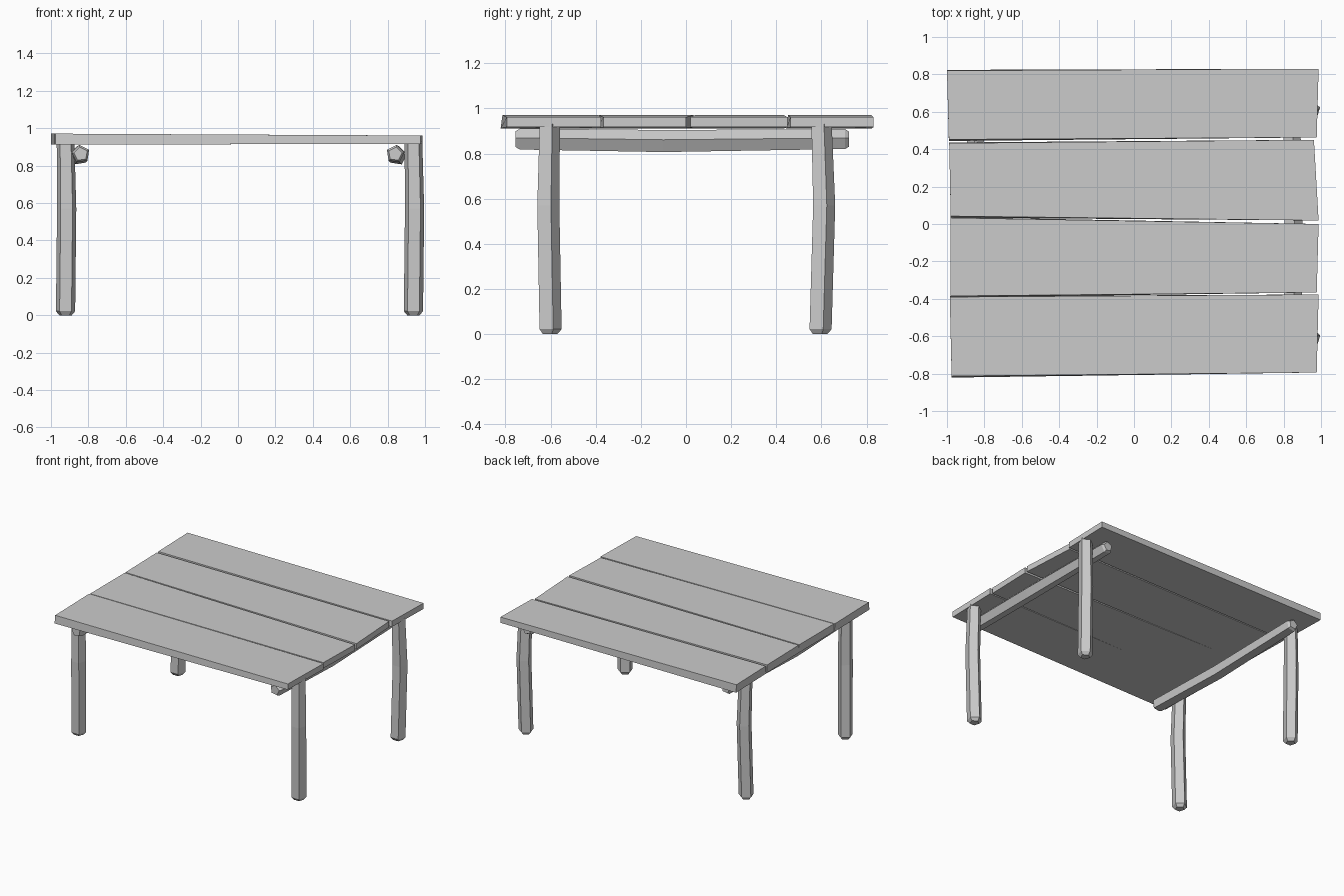
import bpy, bmesh, math
from mathutils import Vector

cube = bpy.data.objects.get("Cube")
if cube:
    bpy.data.objects.remove(cube)

grey = bpy.data.materials.new("plain_grey")
grey.use_nodes = True
COLOUR = (0.6, 0.6, 0.6, 1)
grey.diffuse_color = COLOUR
grey.node_tree.nodes["Principled BSDF"].inputs["Base Color"].default_value = COLOUR


def finish(name, bm):
    bmesh.ops.recalc_face_normals(bm, faces=bm.faces)
    mesh = bpy.data.meshes.new(name)
    bm.to_mesh(mesh)
    bm.free()
    mesh.materials.append(grey)
    bpy.context.collection.objects.link(bpy.data.objects.new(name, mesh))


def beam(name, stations, u, v, radius, apex):
    """Five-sided beam through (centre, scale) stations, capped at both ends."""
    bm = bmesh.new()
    angles = [math.radians(apex + 72 * k) for k in range(5)]
    rings = [[bm.verts.new(Vector(c) + radius * s * (u * math.cos(a) + v * math.sin(a)))
              for a in angles] for c, s in stations]
    for low, high in zip(rings, rings[1:]):
        for i in range(5):
            j = (i + 1) % 5
            bm.faces.new((low[i], low[j], high[j], high[i]))
    bm.faces.new(rings[0])
    bm.faces.new(rings[-1])
    finish(name, bm)


def plank(name, left_x, right_x, left_y, right_y):
    """Slightly crooked board; pairs run front edge to back edge."""
    plan = [(left_x[0], left_y[0]), (right_x[0], right_y[0]),
            (right_x[1], right_y[1]), (left_x[1], left_y[1])]
    bm = bmesh.new()
    top = [bm.verts.new((x, y, 0.971 if x < 0 else 0.961)) for x, y in plan]
    # the left end is a little wider underneath
    flare = (-0.008, 0, 0, 0.004)
    base = [bm.verts.new((x, y + f, 0.912 if x < 0 else 0.917))
            for (x, y), f in zip(plan, flare)]
    bm.faces.new(top)
    bm.faces.new(base)
    for i in range(4):
        j = (i + 1) % 4
        bm.faces.new((base[i], base[j], top[j], top[i]))
    finish(name, bm)


X, Y, Z = Vector((1, 0, 0)), Vector((0, 1, 0)), Vector((0, 0, 1))

# table top boards
plank("plank_front", (-0.975, -0.985), (0.977, 0.987), (-0.813, -0.39), (-0.794, -0.377))
plank("plank_mid_front", (-0.98, -0.98), (0.977, 0.987), (-0.385, 0.033), (-0.366, 0.0))
plank("plank_mid_back", (-0.98, -0.988), (0.987, 0.962), (0.042, 0.432), (0.019, 0.45))
plank("plank_back", (-0.99, -1.0), (0.977, 0.987), (0.452, 0.82), (0.463, 0.83))

# legs bow outwards at mid height and are bevelled at the foot
for side, x in (("right", -0.922), ("left", 0.938)):
    for end, y, bow in (("front", -0.605, -0.01), ("back", 0.591, 0.016)):
        beam(f"leg_{end}_{side}",
             [((x, y, 0), 0.65), ((x, y, 0.022), 1),
              ((x + 0.006, y + bow, 0.57), 1), ((x, y + bow * 0.3, 0.93), 0.92)],
             X, Y, 0.054, 90)

# cross rails under the boards, sagging a little in the middle
for side, s in (("right", -1), ("left", 1)):
    x = 0.84 * s
    beam(f"rail_{side}",
         [((x, -0.755, 0.862), 0.72), ((x, -0.735, 0.862), 0.95),
          ((x + 0.012 * s, -0.1, 0.853), 1),
          ((x, 0.705, 0.862), 0.9), ((x, 0.722, 0.862), 0.68)],
         X, Z, 0.052, 90 - 9 * s)
